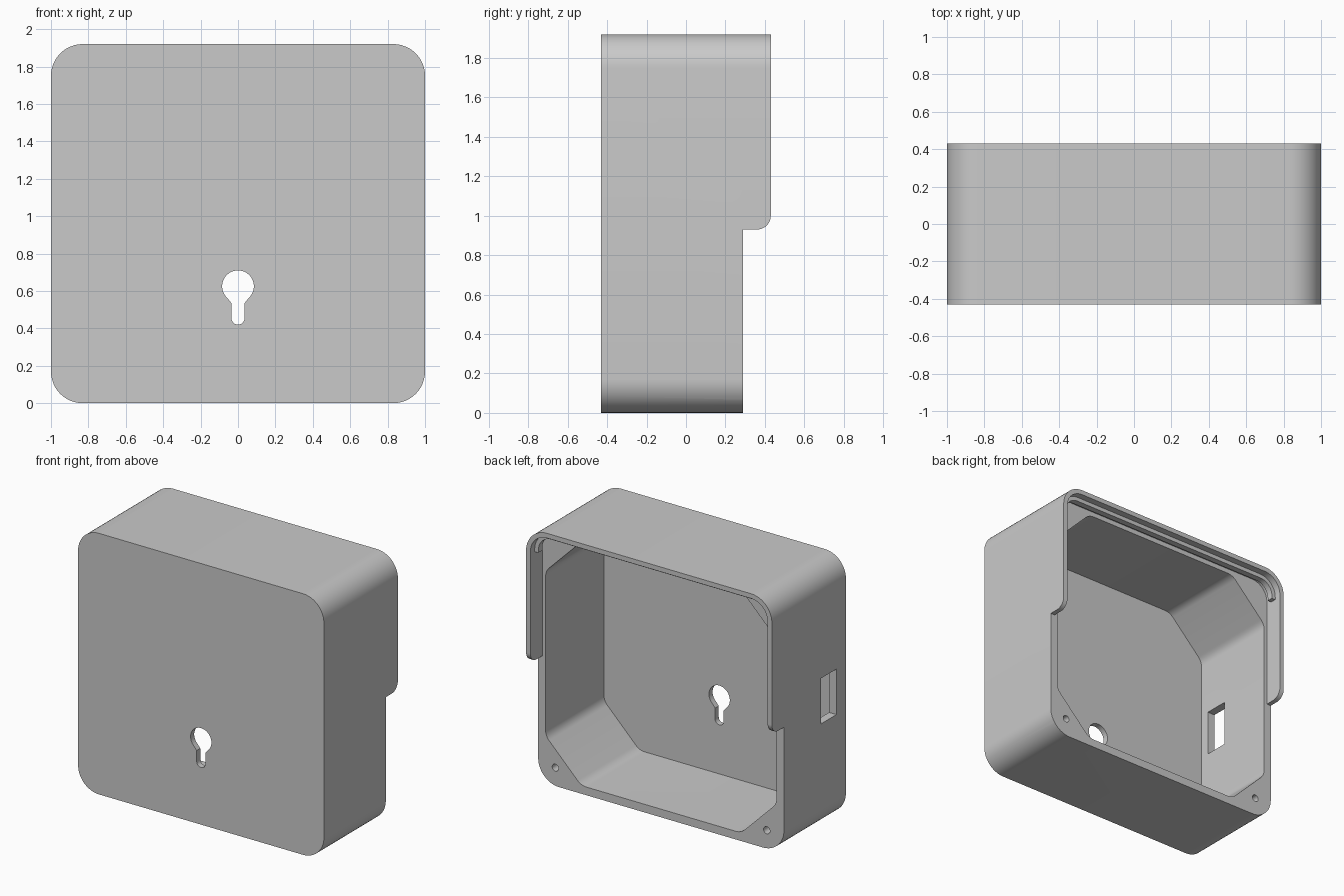
import bpy, bmesh, math
from mathutils import Vector

if "Cube" in bpy.data.objects:
    bpy.data.objects.remove(bpy.data.objects["Cube"], do_unlink=True)

grey = bpy.data.materials.new("plain grey")
grey.use_nodes = True
colour = (0.59, 0.59, 0.59, 1)
grey.diffuse_color = colour
grey.node_tree.nodes["Principled BSDF"].inputs["Base Color"].default_value = colour


def arc(cx, cz, r, start, end, n=12):
    angles = [math.radians(start + (end - start) * i / n) for i in range(n + 1)]
    return [(cx + r * math.cos(a), cz + r * math.sin(a)) for a in angles]


def rounded_rect(x, z0, z1, r):
    return (arc(x - r, z1 - r, r, 0, 90) + arc(r - x, z1 - r, r, 90, 180)
            + arc(r - x, z0 + r, r, 180, 270) + arc(x - r, z0 + r, r, 270, 360))


def fillet(points, r, n=6):
    """Round every corner of a convex polygon."""
    out = []
    for i, p in enumerate(points):
        p = Vector(p)
        a = (Vector(points[i - 1]) - p).normalized()
        b = (Vector(points[(i + 1) % len(points)]) - p).normalized()
        half = a.angle(b) / 2
        centre = p + (a + b).normalized() * r / math.sin(half)
        start = p + a * r / math.tan(half) - centre
        end = p + b * r / math.tan(half) - centre
        for k in range(n + 1):
            out.append(tuple(centre + start.lerp(end, k / n).normalized() * r))
    return out


def prism(name, points, low, high, axis="y"):
    """Extrude a profile along x or y."""
    bm = bmesh.new()
    ends = []
    for h in (low, high):
        ends.append([bm.verts.new((u, h, v) if axis == "y" else (h, u, v)) for u, v in points])
    bm.faces.new(ends[0])
    bm.faces.new(ends[1])
    for i in range(len(points)):
        bm.faces.new((ends[0][i - 1], ends[0][i], ends[1][i], ends[1][i - 1]))
    bmesh.ops.recalc_face_normals(bm, faces=bm.faces)
    mesh = bpy.data.meshes.new(name)
    bm.to_mesh(mesh)
    bm.free()
    mesh.materials.append(grey)
    obj = bpy.data.objects.new(name, mesh)
    bpy.context.collection.objects.link(obj)
    return obj


def combine(target, tool, operation):
    mod = target.modifiers.new(tool.name, "BOOLEAN")
    mod.operation = operation
    mod.solver = "EXACT"
    mod.object = tool
    tool.hide_render = True
    bpy.context.view_layer.objects.active = target
    bpy.ops.object.modifier_apply(modifier=mod.name)
    bpy.data.objects.remove(tool, do_unlink=True)


FRONT, RIM, BACK, TOP = -0.43, 0.29, 0.43, 1.92
housing = prism("housing", rounded_rect(1, 0, TOP, 0.17), FRONT, BACK)

# Step that leaves the lip only on the upper half
step = [(RIM, -0.2), (RIM, 0.93)] + arc(0.36, 1.0, 0.07, -90, 0) + [(0.6, 1.0), (0.6, -0.2)]
combine(housing, prism("step_cutter", step, -1.2, 1.2, "x"), "DIFFERENCE")

# Lid recess inside the lip
recess = rounded_rect(0.965, -0.3, 1.885, 0.135)
combine(housing, prism("recess_cutter", recess, RIM, 0.6), "DIFFERENCE")

# Main cavity with cut corners
w, lo, hi, c = 0.94, 0.06, 1.85, 0.29
octagon = [(w, lo + c), (w, hi - c), (w - c, hi), (c - w, hi),
           (-w, hi - c), (-w, lo + c), (c - w, lo), (w - c, lo)]
combine(housing, prism("cavity_cutter", fillet(octagon, 0.1), -0.388, 0.4), "DIFFERENCE")

# Keyhole for hanging
keyhole = (arc(0, 0.625, 0.085, -48, 228, 32) + [(-0.035, 0.535)]
           + arc(0, 0.455, 0.035, 180, 360) + [(0.035, 0.535)])
combine(housing, prism("keyhole_cutter", keyhole, -0.5, -0.3), "DIFFERENCE")

# Cable slot in the right wall
slot = [(-0.32, 0.79), (-0.14, 0.79), (-0.14, 1.125), (-0.32, 1.125)]
combine(housing, prism("slot_cutter", slot, -1.1, -0.9, "x"), "DIFFERENCE")

# Screw holes in the lower corners
for x in (-0.86, 0.86):
    hole = arc(x, 0.135, 0.026, 0, 360, 20)[:-1]
    combine(housing, prism("screw_cutter", hole, 0.05, 0.4), "DIFFERENCE")

# Retaining rail running round the top of the lip
end = 1.73
outer = [(0.98, end)] + arc(0.83, 1.75, 0.15, 0, 90) + arc(-0.83, 1.75, 0.15, 90, 180) + [(-0.98, end)]
inner = ([(-0.935, end)] + arc(-0.83, 1.75, 0.105, 180, 90)
         + arc(0.83, 1.75, 0.105, 90, 0) + [(0.935, end)])
combine(housing, prism("rail", outer + inner, 0.335, 0.38), "UNION")

bpy.ops.object.select_all(action="DESELECT")
housing.select_set(True)
bpy.context.view_layer.objects.active = housing
bpy.ops.object.shade_smooth_by_angle(angle=math.radians(25))
